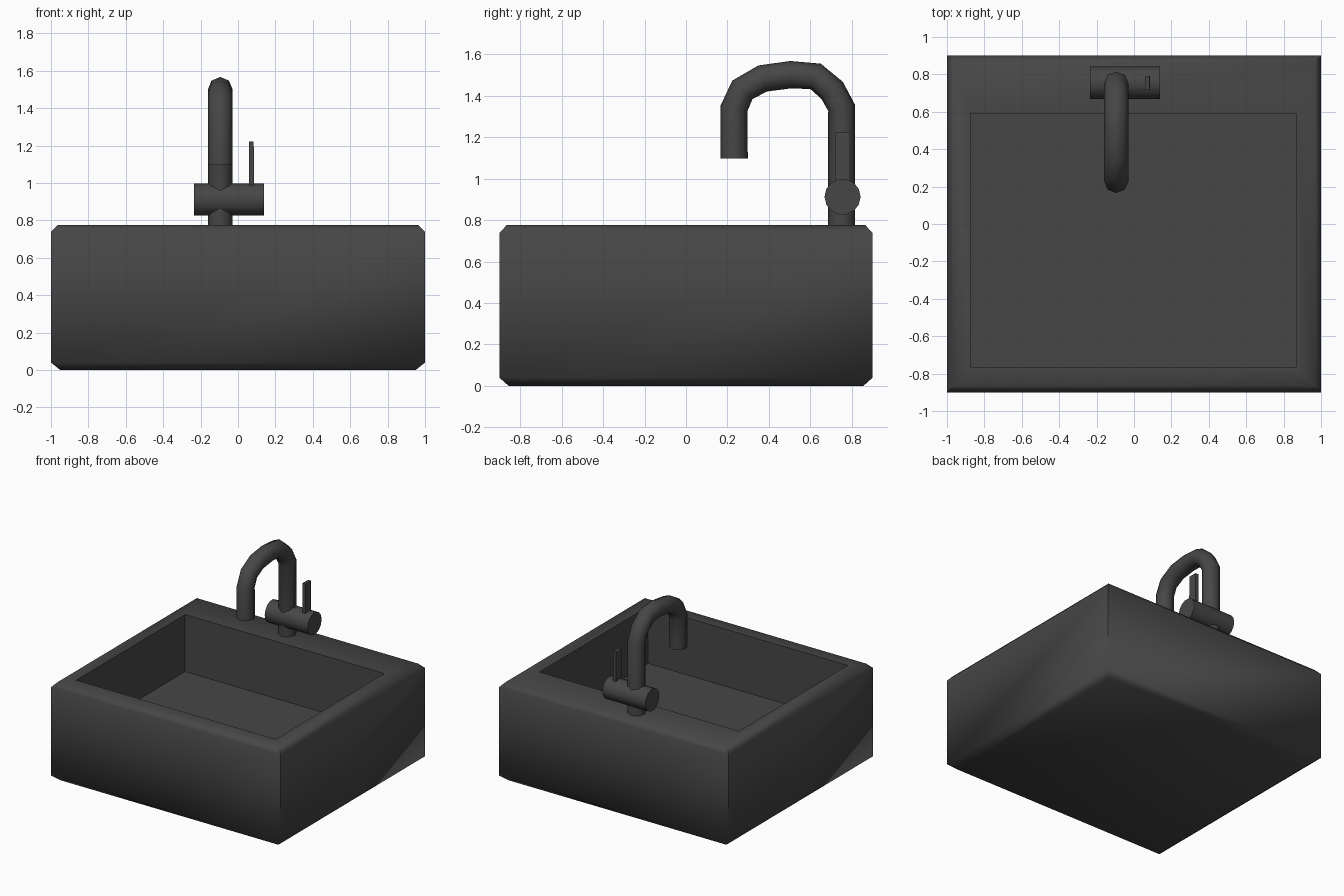
import bpy, bmesh, math
from mathutils import Vector

if "Cube" in bpy.data.objects:
    bpy.data.objects.remove(bpy.data.objects["Cube"])

charcoal = bpy.data.materials.new("charcoal")
charcoal.diffuse_color = (0.062, 0.062, 0.062, 1)
charcoal.use_nodes = True
charcoal.node_tree.nodes["Principled BSDF"].inputs["Base Color"].default_value = charcoal.diffuse_color


def loft(name, rings, angle):
    """Join equal-sized rings of points into a capped solid."""
    bm = bmesh.new()
    loops = [[bm.verts.new(p) for p in ring] for ring in rings]
    n = len(loops[0])
    for a, b in zip(loops, loops[1:]):
        for i in range(n):
            j = (i + 1) % n
            bm.faces.new((a[i], a[j], b[j], b[i]))
    bm.faces.new(loops[0][::-1])
    bm.faces.new(loops[-1])
    bmesh.ops.recalc_face_normals(bm, faces=bm.faces)
    mesh = bpy.data.meshes.new(name)
    bm.to_mesh(mesh)
    bm.free()
    mesh.materials.append(charcoal)
    ob = bpy.data.objects.new(name, mesh)
    bpy.context.collection.objects.link(ob)
    bpy.context.view_layer.objects.active = ob
    bpy.ops.object.select_all(action='DESELECT')
    ob.select_set(True)
    bpy.ops.object.shade_smooth_by_angle(angle=math.radians(angle))
    return ob


def rect(x0, x1, y0, y1, z):
    return [(x0, y0, z), (x1, y0, z), (x1, y1, z), (x0, y1, z)]


def tube(name, path, radius, sides):
    """Sweep a regular polygon along a path lying in a vertical plane."""
    pts = [Vector(p) for p in path]
    flat = all(abs(p.x - pts[0].x) < 1e-6 for p in pts)
    side = Vector((1, 0, 0)) if flat else Vector((0, 1, 0))
    rings = []
    for i, p in enumerate(pts):
        d = Vector((0, 0, 0))
        if i:
            d += (p - pts[i - 1]).normalized()
        if i < len(pts) - 1:
            d += (pts[i + 1] - p).normalized()
        up = d.normalized().cross(side)
        rings.append([p + radius * (math.cos(t) * side + math.sin(t) * up)
                      for t in (2 * math.pi * k / sides for k in range(sides))])
    return loft(name, rings, 60)


# basin: chamfered block with a rectangular recess
loft("basin", [
    rect(-0.95, 0.95, -0.855, 0.855, 0),
    rect(-1, 1, -0.9, 0.9, 0.04),
    rect(-1, 1, -0.9, 0.9, 0.738),
    rect(-0.965, 0.965, -0.865, 0.865, 0.775),
    rect(-0.875, 0.865, -0.765, 0.59, 0.775),
    rect(-0.875, 0.865, -0.765, 0.59, 0.325),
], 60)

# gooseneck spout
profile = [(0.75, 0.76), (0.75, 1.342), (0.705, 1.425), (0.625, 1.493),
           (0.505, 1.501), (0.37, 1.483), (0.272, 1.428), (0.232, 1.34),
           (0.232, 1.097)]
tube("spout", [(-0.095, y, z) for y, z in profile], 0.066, 8)

# mixer body across the pipe
tube("mixer_body", [(-0.235, 0.755, 0.912), (0.14, 0.755, 0.912)], 0.087, 14)

# lever
loft("lever", [
    rect(0.058, 0.086, 0.72, 0.79, 0.96),
    rect(0.058, 0.084, 0.72, 0.79, 1.222),
], 30)
